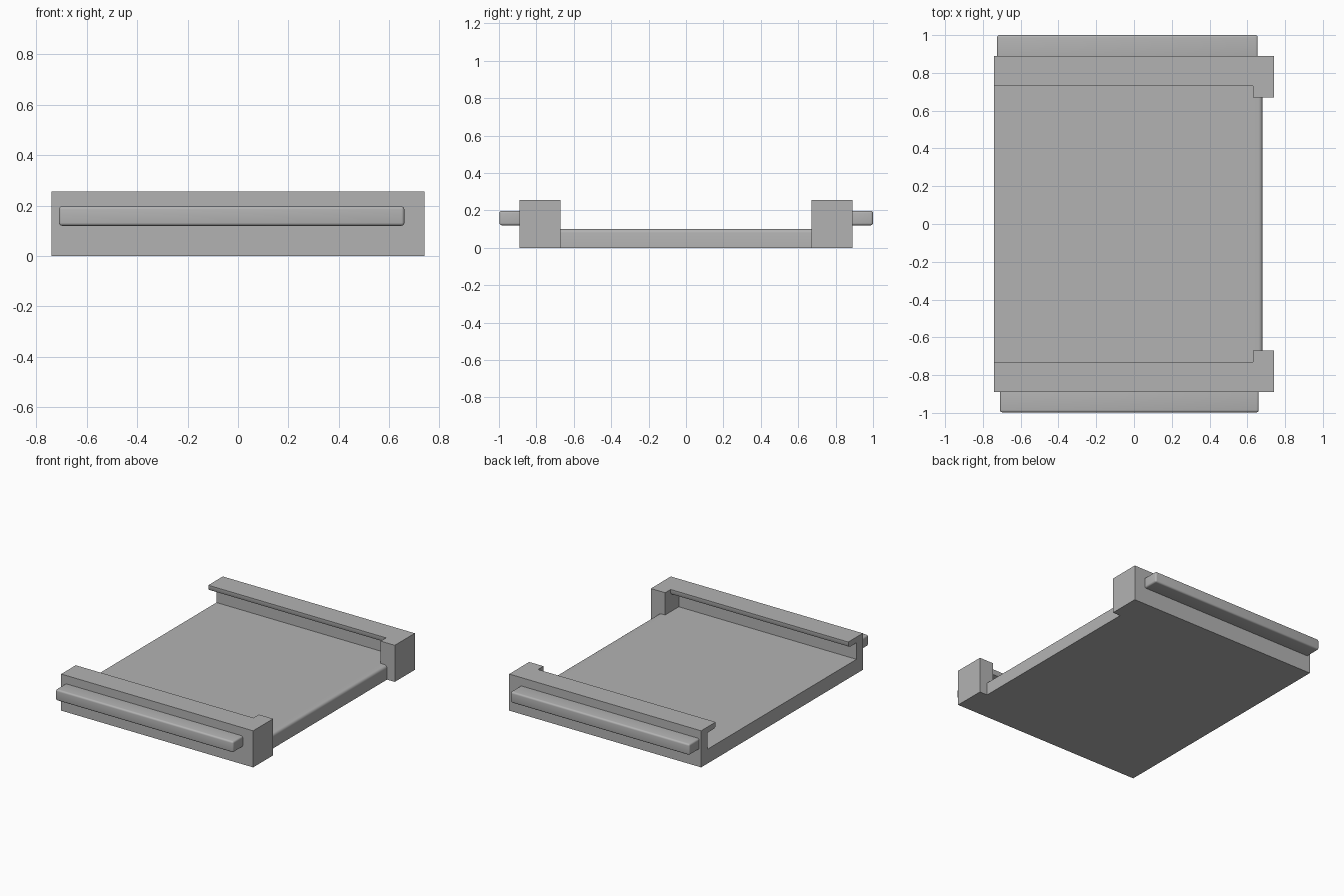
import bpy
import bmesh
from math import radians
from mathutils import Vector

cube = bpy.data.objects.get("Cube")
if cube:
    bpy.data.objects.remove(cube, do_unlink=True)

grey = bpy.data.materials.new("plain grey")
grey.use_nodes = True
COLOUR = (0.45, 0.45, 0.45, 1)
grey.diffuse_color = COLOUR
grey.node_tree.nodes["Principled BSDF"].inputs["Base Color"].default_value = COLOUR


def finish(name, bm):
    bmesh.ops.recalc_face_normals(bm, faces=bm.faces)
    mesh = bpy.data.meshes.new(name)
    bm.to_mesh(mesh)
    bm.free()
    mesh.materials.append(grey)
    obj = bpy.data.objects.new(name, mesh)
    bpy.context.collection.objects.link(obj)
    return obj


def box(name, low, high, radius=0, rounded=lambda edge: True):
    """Box between two corners, with the chosen edges rounded."""
    bm = bmesh.new()
    bmesh.ops.create_cube(bm, size=1)
    low, high = Vector(low), Vector(high)
    for v in bm.verts:
        v.co = (low + high) / 2 + v.co * (high - low)
    if radius:
        edges = [e for e in bm.edges if rounded(e)]
        bmesh.ops.bevel(bm, geom=edges, offset=radius, segments=4,
                        profile=0.5, affect='EDGES')
    return finish(name, bm)


def extrude_x(name, profile, x0, x1):
    """Closed (y, z) profile swept along x."""
    bm = bmesh.new()
    face = bm.faces.new([bm.verts.new((x0, y, z)) for y, z in profile])
    swept = bmesh.ops.extrude_face_region(bm, geom=[face])["geom"]
    verts = [g for g in swept if isinstance(g, bmesh.types.BMVert)]
    bmesh.ops.translate(bm, verts=verts, vec=(x1 - x0, 0, 0))
    return finish(name, bm)


def activate(obj):
    bpy.ops.object.select_all(action='DESELECT')
    obj.select_set(True)
    bpy.context.view_layer.objects.active = obj


def join_solid(target, part):
    activate(target)
    mod = target.modifiers.new("union", 'BOOLEAN')
    mod.operation = 'UNION'
    mod.solver = 'EXACT'
    mod.object = part
    bpy.ops.object.modifier_apply(modifier=mod.name)
    bpy.data.objects.remove(part, do_unlink=True)


LEFT, FLOOR_END, STOP, RIGHT = -0.74, 0.68, 0.63, 0.74
OUTER, INNER, LIP, HEIGHT = 0.89, 0.82, 0.73, 0.255

# Floor with its open end rounded on top
tray = box("tray", (LEFT, -0.85, 0), (FLOOR_END, 0.85, 0.1), 0.02,
           lambda e: all(v.co.x > 0.6 and v.co.z > 0.05 for v in e.verts))

for side in (-1, 1):
    # Side wall with an inward lip, rounded underneath
    profile = [(OUTER, 0), (OUTER, HEIGHT), (LIP, HEIGHT), (LIP, 0.235),
               (LIP + 0.006, 0.221), (LIP + 0.02, 0.215),
               (INNER, 0.215), (INNER, 0)]
    wall = extrude_x("side_wall", [(side * y, z) for y, z in profile], LEFT, 0.7)
    join_solid(tray, wall)
    # Corner block closing the end of the channel
    y0, y1 = sorted((side * 0.67, side * OUTER))
    join_solid(tray, box("corner_block", (STOP, y0, 0), (RIGHT, y1, HEIGHT)))

# Outer rails on the front and back walls
rails = [box("front_rail", (-0.71, -0.997, 0.12), (0.66, -0.86, 0.197), 0.012),
         box("back_rail", (-0.725, 0.86, 0.12), (0.655, 1.0, 0.197), 0.012)]

for obj in [tray] + rails:
    activate(obj)
    bpy.ops.object.shade_smooth_by_angle(angle=radians(35))
